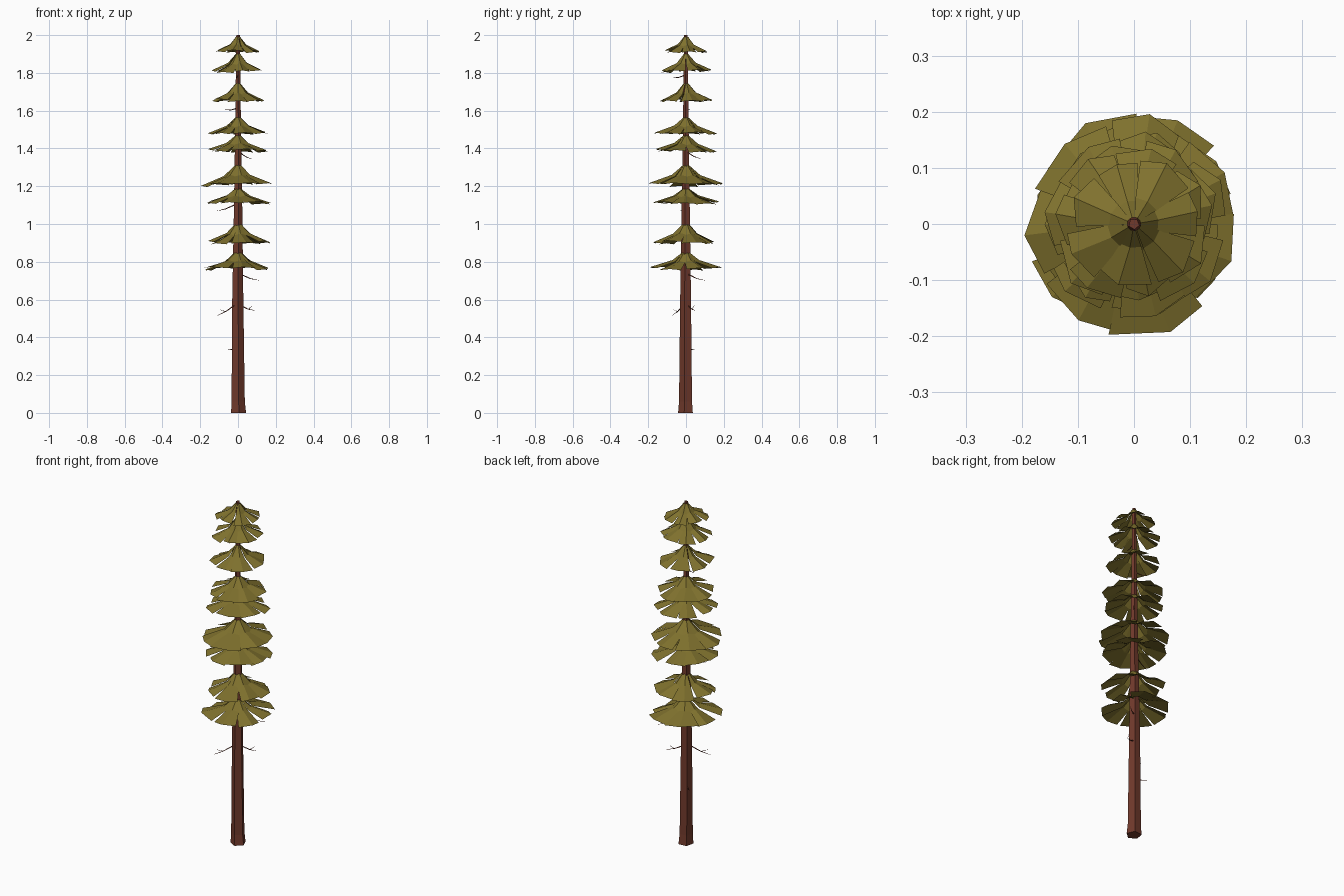
import bpy, bmesh, math, random
from mathutils import Vector

if "Cube" in bpy.data.objects:
    bpy.data.objects.remove(bpy.data.objects["Cube"])

random.seed(5)


def material(name, rgb):
    m = bpy.data.materials.new(name)
    m.diffuse_color = (*rgb, 1)
    m.use_nodes = True
    m.node_tree.nodes["Principled BSDF"].inputs["Base Color"].default_value = m.diffuse_color
    return m


FOLIAGE = material("olive foliage", (0.215, 0.167, 0.027))
BARK = material("red brown bark", (0.165, 0.042, 0.025))


def make_object(name, bm, mat):
    mesh = bpy.data.meshes.new(name)
    bm.to_mesh(mesh)
    bm.free()
    mesh.materials.append(mat)
    obj = bpy.data.objects.new(name, mesh)
    bpy.context.collection.objects.link(obj)
    return obj


def tube(name, rings, sides, mat, turn=0.0, upright=False):
    """Tapered tube through (centre, radius) rings, capped at both ends."""
    bm = bmesh.new()
    direction = Vector(rings[-1][0]) - Vector(rings[0][0])
    axis = Vector((0, 0, 1)).to_track_quat('Z', 'Y') if upright \
        else direction.to_track_quat('Z', 'Y')
    if upright:
        axis.identity()
    loops = []
    for centre, radius in rings:
        loops.append([bm.verts.new(Vector(centre) + axis @ Vector((
            radius * math.cos(turn + math.tau * i / sides),
            radius * math.sin(turn + math.tau * i / sides), 0)))
            for i in range(sides)])
    for a, b in zip(loops, loops[1:]):
        for i in range(sides):
            j = (i + 1) % sides
            bm.faces.new((a[i], a[j], b[j], b[i]))
    bm.faces.new(loops[0][::-1])
    bm.faces.new(loops[-1])
    return make_object(name, bm, mat)


# Trunk: five-sided, tapering, slightly flared at the foot
tube("trunk", [((0.002, 0, 0), 0.042), ((0, 0, 0.06), 0.037),
               ((-0.002, 0, 0.6), 0.031), ((0, 0, 1.1), 0.023),
               ((0, 0, 1.6), 0.015), ((0, 0, 2.0), 0.010)],
     5, BARK, math.radians(-85), upright=True)


def foliage_tier(name, top, rim, radius, petals=7):
    """Drooping skirt of ridged petals with ragged gaps between them."""
    bm = bmesh.new()
    drop = top - rim
    start = random.uniform(0, math.tau)
    half = math.pi / petals

    def point(angle, r, z):
        return bm.verts.new((r * math.cos(angle), r * math.sin(angle), z))

    for k in range(petals):
        a = start + 2 * half * k + random.uniform(-0.1, 0.1)
        reach = radius * random.uniform(0.92, 1.05)
        lift = drop * random.uniform(-0.06, 0.10)
        spread = half * random.uniform(0.75, 1.15)
        rows = []
        # Each row: radius, height, half angle, ridge height
        for r, z, w, ridge in (
                (0.012, top, half, 0.0),
                (0.38 * reach, top - 0.60 * drop + lift * 0.4, half * 1.08, 0.009),
                (0.94 * reach, rim + lift, spread, 0.006)):
            outer = r > 0.5 * reach
            rows.append([
                point(a - w, r * (random.uniform(0.92, 1.06) if outer else 1), z),
                point(a + (random.uniform(-0.1, 0.1) if outer else 0),
                      r * (1.06 if outer else 1), z + ridge),
                point(a + w, r * (random.uniform(0.92, 1.06) if outer else 1), z)])
        for lo, hi in zip(rows, rows[1:]):
            for i in range(2):
                bm.faces.new((lo[i], hi[i], hi[i + 1], lo[i + 1]))
    return make_object(name, bm, FOLIAGE)


# Foliage tiers: top height, rim height, radius
TIERS = [(0.855, 0.758, 0.192), (1.005, 0.898, 0.172), (1.19, 1.108, 0.178),
         (1.315, 1.203, 0.198), (1.47, 1.383, 0.168), (1.565, 1.475, 0.163),
         (1.745, 1.648, 0.148), (1.90, 1.803, 0.140), (1.99, 1.908, 0.120)]
for n, (top, rim, radius) in enumerate(TIERS, 1):
    foliage_tier(f"foliage_tier_{n}", top, rim, radius)

# Bare twigs: start, tip and whether a side fork grows from the middle
TWIGS = [((-0.01, -0.01, 0.575), (-0.11, -0.075, 0.515), True),
         ((0.01, 0.01, 0.570), (0.09, 0.05, 0.542), True),
         ((0.01, 0.01, 0.735), (0.11, 0.10, 0.702), False),
         ((-0.01, 0.01, 0.345), (-0.055, 0.045, 0.338), False),
         ((-0.01, 0.0, 1.105), (-0.11, -0.03, 1.07), False),
         ((0.0, 0.0, 1.385), (0.07, 0.08, 1.345), False),
         ((0.0, 0.0, 1.615), (-0.07, 0.02, 1.605), False),
         ((0.0, 0.0, 1.790), (-0.01, -0.07, 1.775), False)]
for n, (start, tip, forked) in enumerate(TWIGS, 1):
    s, t = Vector(start), Vector(tip)
    mid = s.lerp(t, 0.55) - Vector((0, 0, 0.006))
    tube(f"twig_{n}", [(s, 0.004), (mid, 0.0025), (t, 0.0008)], 3, BARK)
    if forked:
        end = s.lerp(t, 0.85) + Vector((0, 0, 0.022))
        tube(f"twig_fork_{n}", [(mid, 0.002), (end, 0.0008)], 3, BARK)
